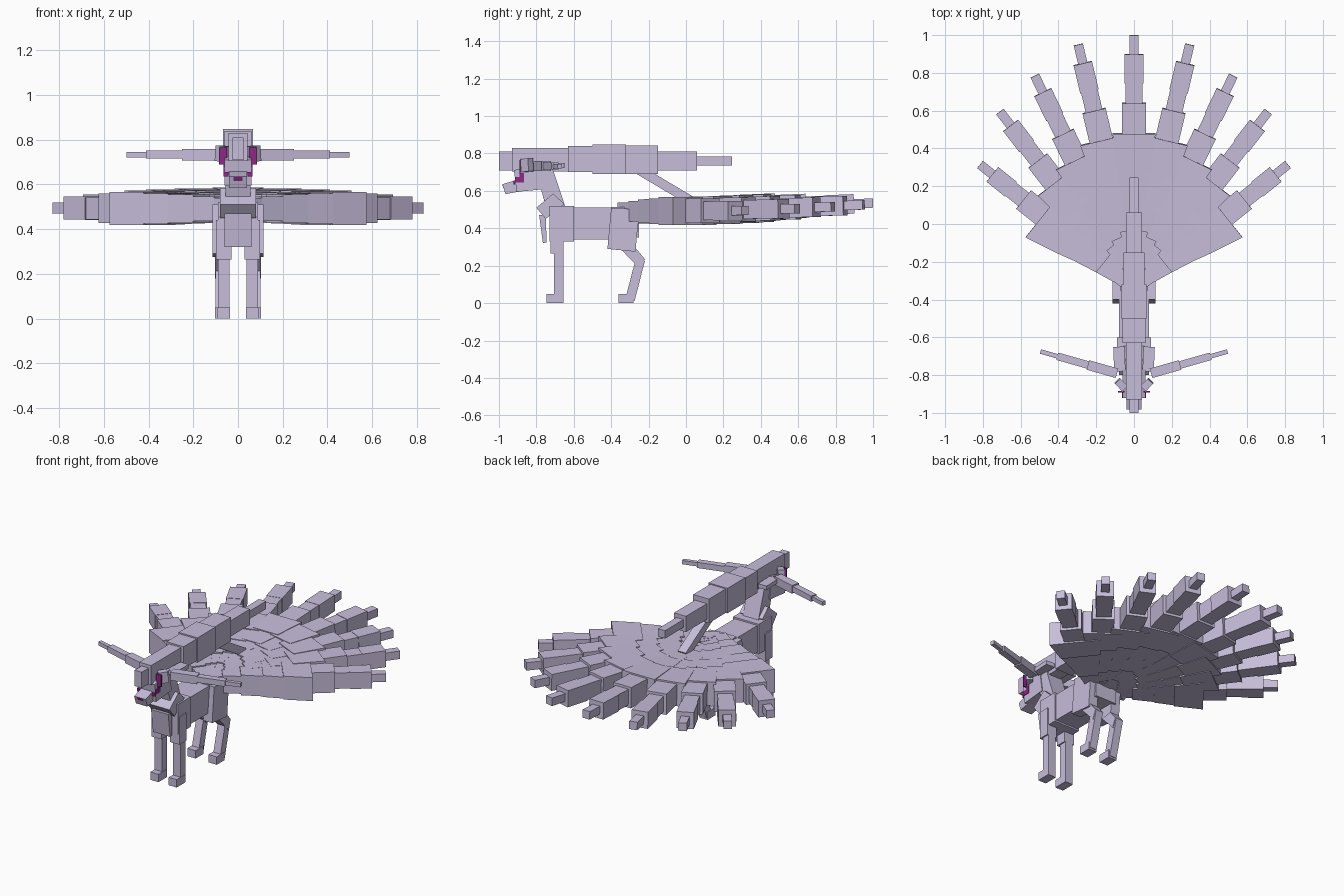
import bpy, math
from mathutils import Vector


def material(name, col):
    m = bpy.data.materials.new(name)
    m.diffuse_color = (*col, 1)
    return m


FUR = material("lavender fur", (0.57, 0.51, 0.70))
MARK = material("magenta markings", (0.27, 0.02, 0.25))


def mesh(name, verts, faces, mat=FUR):
    me = bpy.data.meshes.new(name)
    me.from_pydata([tuple(v) for v in verts], [], faces)
    me.materials.append(mat)
    ob = bpy.data.objects.new(name, me)
    bpy.context.collection.objects.link(ob)
    return ob


QUADS = [(0, 3, 2, 1), (4, 5, 6, 7), (0, 1, 5, 4), (1, 2, 6, 5), (2, 3, 7, 6), (3, 0, 4, 7)]


def beam(name, a, b, w, h, w_end=None, mat=FUR):
    """Box from point a to point b, w wide (half, sideways), h high (half)."""
    a, b = Vector(a), Vector(b)
    d = (b - a).normalized()
    side = d.cross(Vector((0, 0, 1))).normalized()
    up = side.cross(d)
    vs = []
    for p, k in ((a, w), (b, w if w_end is None else w_end)):
        vs += [p + side * sx * k + up * sz * h
               for sx, sz in ((-1, -1), (1, -1), (1, 1), (-1, 1))]
    return mesh(name, vs, QUADS, mat)


def slab(name, profile, x0, x1, mat=FUR):
    """Side profile of (y, z) points, counter-clockwise seen from +x, from x0 to x1."""
    n = len(profile)
    vs = [(x, y, z) for x in (x0, x1) for y, z in profile]
    faces = [tuple(reversed(range(n))), tuple(range(n, 2 * n))]
    faces += [(i, (i + 1) % n, n + (i + 1) % n, n + i) for i in range(n)]
    return mesh(name, vs, faces, mat)


def rect(y0, y1, z0, z1):
    return [(y0, z0), (y1, z0), (y1, z1), (y0, z1)]


def pair(name, profile, x0, x1, mat=FUR):
    slab("right_" + name, profile, x0, x1, mat)
    slab("left_" + name, profile, -x1, -x0, mat)


# torso
slab("chest", rect(-0.73, -0.60, 0.33, 0.52), -0.09, 0.09)
slab("belly", rect(-0.62, -0.38, 0.34, 0.51), -0.08, 0.08)
slab("hips", rect(-0.40, -0.25, 0.35, 0.515), -0.075, 0.075)

# front legs
pair("front_upper_leg", rect(-0.725, -0.655, 0.265, 0.44), 0.03, 0.098)
pair("front_lower_leg", rect(-0.705, -0.655, 0.0, 0.29), 0.038, 0.09)
pair("front_paw", rect(-0.745, -0.66, 0.0, 0.05), 0.036, 0.092)

# hind legs
pair("thigh", [(-0.42, 0.29), (-0.27, 0.275), (-0.25, 0.50), (-0.40, 0.51)], 0.05, 0.113)
pair("hock", [(-0.34, 0.28), (-0.245, 0.18), (-0.22, 0.235), (-0.265, 0.29)], 0.045, 0.103)
pair("hind_lower_leg", [(-0.325, 0.02), (-0.275, 0.01), (-0.22, 0.225), (-0.272, 0.225)], 0.05, 0.1)
pair("hind_paw", rect(-0.36, -0.28, 0.0, 0.05), 0.045, 0.103)

# neck, ruff and chest tuft
slab("neck", [(-0.74, 0.48), (-0.64, 0.50), (-0.72, 0.74), (-0.80, 0.70)], -0.055, 0.055)
slab("ruff", [(-0.80, 0.51), (-0.75, 0.45), (-0.65, 0.53), (-0.71, 0.585)], -0.08, 0.08)
slab("chest_tuft", [(-0.765, 0.32), (-0.745, 0.325), (-0.75, 0.47), (-0.785, 0.47)], -0.06, 0.06)

# head and snout
slab("head", [(-0.905, 0.595), (-0.75, 0.61), (-0.77, 0.75), (-0.92, 0.71)], -0.06, 0.06)
slab("snout", [(-0.965, 0.583), (-0.87, 0.60), (-0.89, 0.665), (-0.982, 0.635)], -0.04, 0.04)
slab("nose", [(-0.970, 0.60), (-0.96, 0.60), (-0.972, 0.635), (-0.982, 0.633)], -0.02, 0.02, MARK)

for s, label in ((1, "right"), (-1, "left")):
    # cheek fluff with magenta face markings
    beam(label + "_cheek", (s * 0.05, -0.87, 0.735), (s * 0.088, -0.83, 0.74), 0.02, 0.035)
    slab(label + "_brow_mark", rect(-0.891, -0.884, 0.69, 0.765), *sorted((s * 0.05, s * 0.085)), MARK)
    x = sorted((s * 0.058, s * 0.064))
    slab(label + "_eye", rect(-0.915, -0.867, 0.645, 0.675), *x, MARK)
    slab(label + "_eye_stripe", rect(-0.89, -0.865, 0.67, 0.695), *x, MARK)
    slab(label + "_cheek_mark", rect(-0.921, -0.913, 0.635, 0.655), *sorted((s * 0.042, s * 0.064)), MARK)
    # ear, a tilted plate
    beam(label + "_ear", (s * 0.075, -0.78, 0.735), (s * 0.08, -0.65, 0.735), 0.03, 0.013)
    # thin side streamer in three steps
    root, tip = Vector((s * 0.09, -0.79, 0.733)), Vector((s * 0.495, -0.675, 0.733))
    for i, (f0, f1, w, h) in enumerate(((0, 0.38, 0.026, 0.026), (0.38, 0.78, 0.02, 0.018),
                                        (0.78, 1, 0.012, 0.012))):
        beam(f"{label}_streamer_{i}", root.lerp(tip, f0), root.lerp(tip, f1), w, h)

# tail held forward over the back, with its strut
beam("raised_tail_strut", (0, 0.03, 0.545), (0, -0.29, 0.735), 0.028, 0.025)
for i, (y0, y1, z0, z1, w) in enumerate((
        (-1.0, -0.93, 0.71, 0.81, 0.025), (-0.93, -0.63, 0.705, 0.83, 0.042),
        (-0.63, -0.50, 0.70, 0.84, 0.06), (-0.50, -0.32, 0.69, 0.848, 0.066),
        (-0.32, -0.15, 0.69, 0.842, 0.055), (-0.15, 0.06, 0.71, 0.81, 0.042),
        (0.06, 0.245, 0.735, 0.785, 0.025))):
    slab(f"raised_tail_{i}", rect(y0, y1, z0, z1), -w, w)

# fan of nine tails: start, end, half widths at both ends, half height
SEGMENTS = ((0.0, 0.10, 0.035, 0.040, 0.048), (0.10, 0.20, 0.042, 0.060, 0.055),
            (0.20, 0.32, 0.060, 0.085, 0.064), (0.32, 0.43, 0.085, 0.115, 0.068),
            (0.43, 0.59, 0.115, 0.150, 0.074), (0.59, 0.717, 0.063, 0.063, 0.065),
            (0.717, 0.80, 0.045, 0.045, 0.050), (0.80, 0.92, 0.050, 0.050, 0.052),
            (0.92, 1.0, 0.025, 0.025, 0.025))
TIPS = ((0, 1.0), (0.295, 0.95), (0.525, 0.785), (0.71, 0.595), (0.815, 0.315))
for i, (tx, ty) in enumerate(TIPS):
    for s in ((1,) if i == 0 else (1, -1)):
        root = Vector((0, -0.27 - 0.0175 * i, 0.482 + 0.002 * i))
        tip = Vector((s * tx, ty, 0.535 - 0.01 * i))
        for j, (f0, f1, w0, w1, h) in enumerate(SEGMENTS):
            # inner tails are slimmer where the fan overlaps
            k = (1.0 if i == 4 else 0.76) if j < 5 else 1.0
            beam(f"fan_tail_{i}_{'right' if s > 0 else 'left'}_{j}",
                 root.lerp(tip, f0), root.lerp(tip, f1), w0 * k, h, w1 * k)
